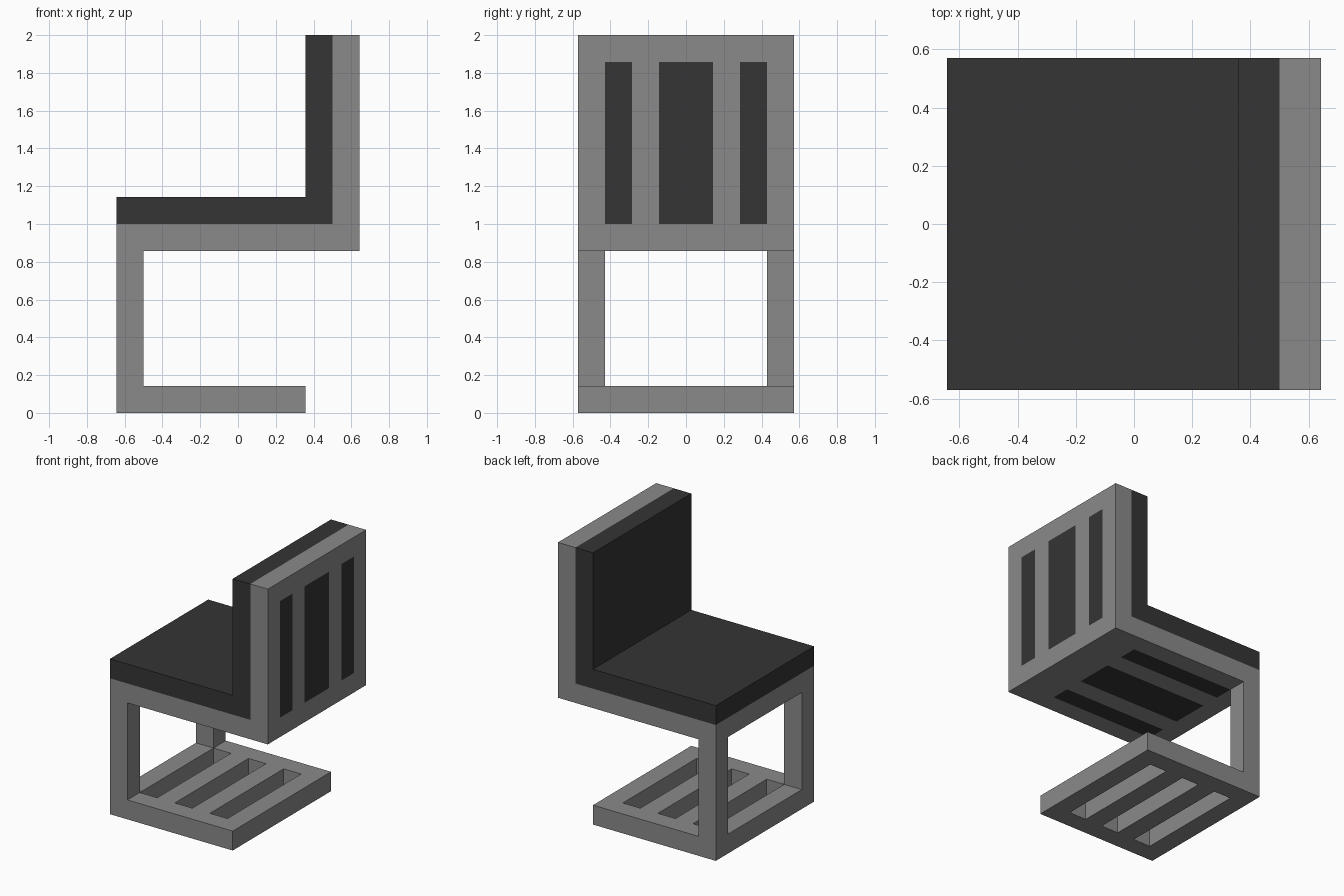
import bpy, bmesh
from mathutils import Vector

if "Cube" in bpy.data.objects:
    bpy.data.objects.remove(bpy.data.objects["Cube"])

U = 1 / 7  # bar thickness; every size below is in multiples of it


def make_material(name, value):
    mat = bpy.data.materials.new(name)
    mat.diffuse_color = (value, value, value, 1)
    mat.use_nodes = True
    mat.node_tree.nodes["Principled BSDF"].inputs["Base Color"].default_value = mat.diffuse_color
    return mat


GREY = make_material("grey_metal", 0.255)
DARK = make_material("dark_padding", 0.035)


def finish(name, bm, materials):
    bmesh.ops.recalc_face_normals(bm, faces=bm.faces)
    mesh = bpy.data.meshes.new(name)
    bm.to_mesh(mesh)
    bm.free()
    for mat in materials:
        mesh.materials.append(mat)
    obj = bpy.data.objects.new(name, mesh)
    bpy.context.collection.objects.link(obj)
    return obj


def box(name, x, y, z):
    bm = bmesh.new()
    bmesh.ops.create_cube(bm, size=1)
    for v in bm.verts:
        for i, (lo, hi) in enumerate((x, y, z)):
            v.co[i] = (lo if v.co[i] < 0 else hi) * U
    return finish(name, bm, [GREY])


# Seat and backrest: one L profile extruded across the width
bm = bmesh.new()
profile = [(-4.5, 6), (4.5, 6), (4.5, 14), (2.5, 14), (2.5, 8), (-4.5, 8)]
face = bm.faces.new([bm.verts.new((x * U, -4 * U, z * U)) for x, z in profile])
new = bmesh.ops.extrude_face_region(bm, geom=[face])["geom"]
bmesh.ops.translate(bm, vec=(0, 8 * U, 0),
                    verts=[g for g in new if isinstance(g, bmesh.types.BMVert)])

# Cut the colour borders into the faces
cuts = [(0, -3.5), (0, 2.5), (0, 3.5), (2, 7), (2, 13)]
cuts += [(1, y) for y in (-3, -2, -1, 1, 2, 3)]
for axis, pos in cuts:
    normal = Vector((0, 0, 0))
    normal[axis] = 1
    bmesh.ops.bisect_plane(bm, geom=bm.verts[:] + bm.edges[:] + bm.faces[:],
                           plane_co=normal * pos * U, plane_no=normal, dist=1e-5)

# Dark padding on the inside of the L, dark slots on its back and underside
for f in bm.faces:
    x, y, z = f.calc_center_median() / U
    padding = x < 3.5 and z > 7
    in_slot = abs(y) < 1 or 2 < abs(y) < 3
    back_slot = x > 4.49 and 7 < z < 13
    seat_slot = z < 6.01 and -3.5 < x < 2.5
    f.material_index = int(padding or (in_slot and (back_slot or seat_slot)))
finish("seat_and_backrest", bm, [GREY, DARK])

# Front legs and base side rails
for side, (y0, y1) in (("left", (-4, -3)), ("right", (3, 4))):
    box("front_leg_" + side, (-4.5, -3.5), (y0, y1), (1, 6))
    box("base_rail_" + side, (-4.5, 2.5), (y0, y1), (0, 1))

# Base crossbars with open gaps between them
for i in range(4):
    x = -4.5 + 2 * i
    box(f"base_crossbar_{i + 1}", (x, x + 1), (-3, 3), (0, 1))
